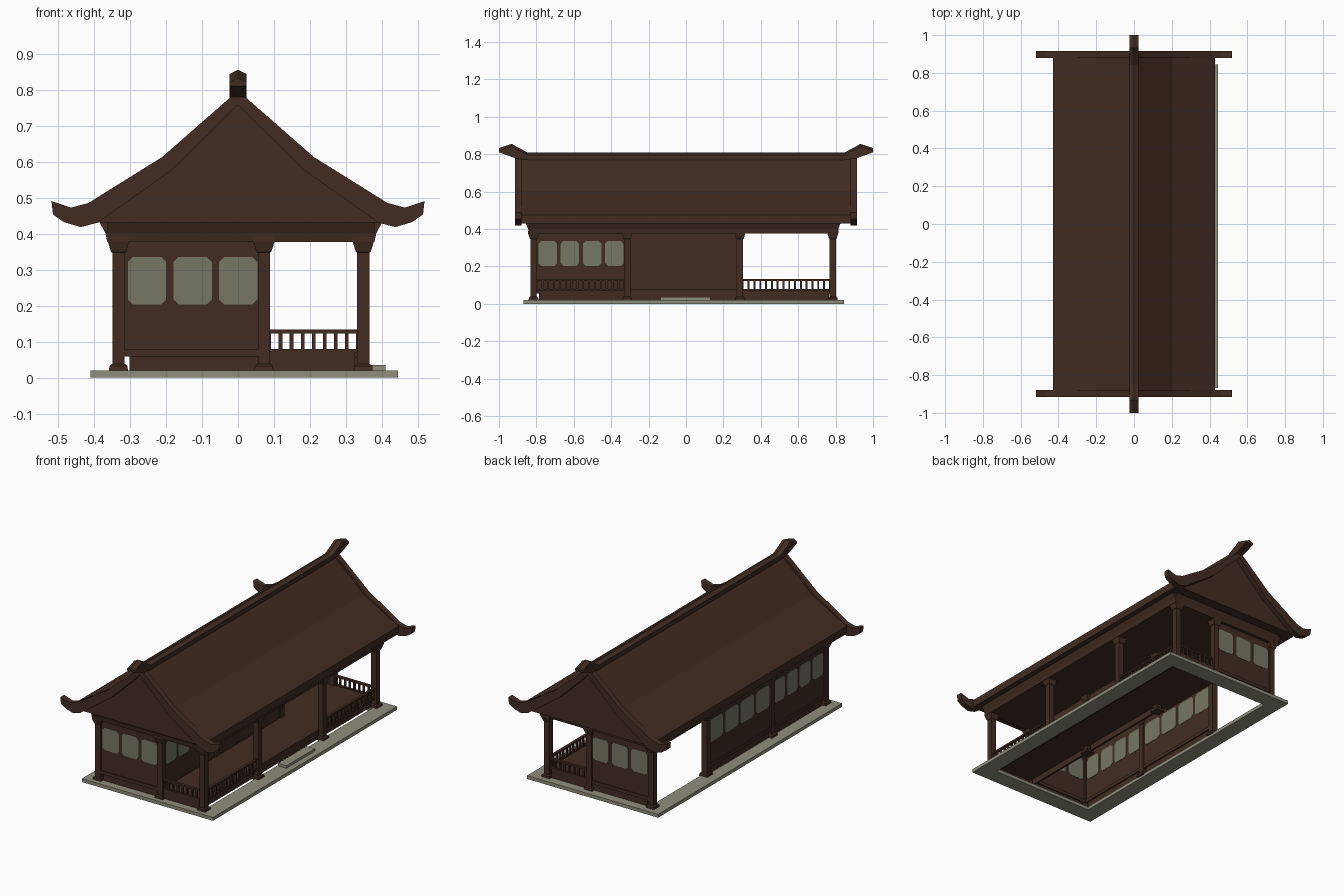
import bpy, bmesh, math

if "Cube" in bpy.data.objects:
    bpy.data.objects.remove(bpy.data.objects["Cube"])


def material(name, rgb):
    m = bpy.data.materials.new(name)
    m.diffuse_color = (*rgb, 1)
    m.use_nodes = True
    m.node_tree.nodes["Principled BSDF"].inputs["Base Color"].default_value = m.diffuse_color
    return m


WOOD = material("dark_wood", (0.054, 0.0255, 0.0158))
STONE = material("grey_stone", (0.28, 0.27, 0.20))
PAPER = material("window_paper", (0.185, 0.185, 0.13))


def loft(name, rings, mat=WOOD):
    """Closed solid through a list of matching rings of 3D points."""
    bm = bmesh.new()
    vs = [[bm.verts.new(p) for p in r] for r in rings]
    n = len(rings[0])
    for a, b in zip(vs, vs[1:]):
        for i in range(n):
            bm.faces.new((a[i], a[(i + 1) % n], b[(i + 1) % n], b[i]))
    bm.faces.new(vs[0])
    bm.faces.new(vs[-1])
    bmesh.ops.recalc_face_normals(bm, faces=bm.faces)
    me = bpy.data.meshes.new(name)
    bm.to_mesh(me)
    bm.free()
    me.materials.append(mat)
    ob = bpy.data.objects.new(name, me)
    bpy.context.collection.objects.link(ob)
    return ob


def rect(x0, x1, y0, y1, z):
    return [(x0, y0, z), (x1, y0, z), (x1, y1, z), (x0, y1, z)]


def box(name, x0, x1, y0, y1, z0, z1, mat=WOOD):
    return loft(name, [rect(x0, x1, y0, y1, z0), rect(x0, x1, y0, y1, z1)], mat)


def pillar(name, x, y, steps):
    """Square turned shape from (half width, z) steps."""
    return loft(name, [rect(x - w, x + w, y - w, y + w, z) for w, z in steps])


def prism(name, pts, axis, c0, c1, mat=WOOD):
    """Extrude (u, z) points along 'x' or 'y'."""
    def put(u, z, c):
        return (u, c, z) if axis == 'y' else (c, u, z)
    return loft(name, [[put(u, z, c) for u, z in pts] for c in (c0, c1)], mat)


def slab(name, along, fixed, half, u0, u1, z0, z1):
    """Thin box running along 'x' or 'y' at a fixed other coordinate."""
    if along == 'x':
        return box(name, u0, u1, fixed - half, fixed + half, z0, z1)
    return box(name, fixed - half, fixed + half, u0, u1, z0, z1)


XS = (-0.332, 0.072, 0.348)
YS = (-0.815, -0.315, 0.288, 0.785)
LEFT, INNER, RIGHT = XS
FRONT, BACK = YS[0], YS[3]

# Stone plinth: a frame of four strips, and the step
B = (-0.41, 0.445, -0.868, 0.845)
W = 0.095
box("plinth_left", B[0], B[0] + W, B[2], B[3], 0, 0.02, STONE)
box("plinth_right", B[1] - W, B[1], B[2], B[3], 0, 0.02, STONE)
box("plinth_front", B[0] + W, B[1] - W, B[2], B[2] + W, 0, 0.02, STONE)
box("plinth_back", B[0] + W, B[1] - W, B[3] - W, B[3], 0, 0.02, STONE)
box("entry_step", 0.355, 0.41, -0.135, 0.13, 0.02, 0.035, STONE)

# Posts with feet and flared caps
for x in XS:
    for y in YS:
        pillar("post", x, y, [(0.017, 0.02), (0.017, 0.4)])
        pillar("post_foot", x, y, [(0.027, 0.015), (0.025, 0.032), (0.018, 0.038)])
        pillar("post_cap", x, y, [(0.0175, 0.347), (0.021, 0.35), (0.029, 0.376), (0.029, 0.39)])

# Ceiling slab on the posts and flared eave beams around it
box("ceiling", LEFT, RIGHT, FRONT, BACK, 0.379, 0.431)
flare = [(0, 0.377), (0.031, 0.377), (0.036, 0.4), (0.052, 0.431), (0, 0.431)]
for x, s in ((LEFT, -1), (RIGHT, 1)):
    prism("eave_beam_side", [(x + s * u, z) for u, z in flare], 'y', FRONT - 0.025, BACK + 0.03)
for y, s in ((FRONT, -1), (BACK, 1)):
    prism("eave_beam_end", [(y + s * u * 0.8, z) for u, z in flare], 'x', LEFT - 0.031, RIGHT + 0.031)


def window(along, fixed, u0, u1, z0, z1):
    """Round-cornered paper window showing on both wall faces."""
    c = 0.014
    pts = [(u0 + c, z0), (u1 - c, z0), (u1, z0 + c), (u1, z1 - c),
           (u1 - c, z1), (u0 + c, z1), (u0, z1 - c), (u0, z0 + c)]
    ax = 'y' if along == 'x' else 'x'
    prism("window_paper", pts, ax, fixed - 0.0098, fixed + 0.0098, PAPER)


def wall(along, fixed, u0, u1, count):
    """Panel wall with sill, recessed skirt and a row of windows."""
    slab("wall_panel", along, fixed, 0.008, u0, u1, 0.06, 0.385)
    slab("wall_sill", along, fixed, 0.014, u0, u1, 0.058, 0.078)
    slab("wall_skirt", along, fixed, 0.006, u0 + 0.03, u1 - 0.015, 0.02, 0.06)
    a, b = u0 + 0.026, u1 - 0.018
    for i in range(count):
        p = (b - a + 0.02) / count
        window(along, fixed, a + i * p, a + (i + 1) * p - 0.02, 0.203, 0.335)


# Room walls: two ends, left side (rear bay open), porch side
wall('x', FRONT, LEFT, INNER, 3)
wall('x', BACK, LEFT, INNER, 3)
for x in (LEFT, INNER):
    wall('y', x, YS[0], YS[1], 4)
wall('y', LEFT, YS[1], YS[2], 4)
wall('y', INNER, YS[1], YS[2], 0)

# Porch floor, its threshold into the open rear bay, and its skirts
box("porch_floor", INNER, RIGHT - 0.01, FRONT, BACK, 0.055, 0.075)
box("rear_threshold", 0.0, INNER, YS[2], BACK, 0.055, 0.075)
slab("porch_skirt_side", 'y', RIGHT - 0.02, 0.008, FRONT + 0.04, BACK - 0.02, 0.02, 0.06)
for y in (FRONT, BACK):
    slab("porch_skirt_end", 'x', y, 0.008, INNER, RIGHT - 0.025, 0.02, 0.075)


def railing(along, fixed, u0, u1, n):
    slab("top_rail", along, fixed, 0.008, u0, u1, 0.123, 0.133)
    slab("bottom_rail", along, fixed, 0.008, u0, u1, 0.068, 0.079)
    for i in range(n):
        u = u0 + (u1 - u0) * (i + 0.5) / n
        slab("baluster", along, fixed, 0.005, u - 0.005, u + 0.005, 0.075, 0.125)


for y in (FRONT, BACK):
    railing('x', y, INNER, RIGHT, 9)
railing('y', RIGHT, YS[0], YS[1], 16)
railing('y', RIGHT, YS[2], YS[3], 16)


def mirrored(half):
    """Right half outline from the centre top round to the eave, with its mirror."""
    return half + [(-x, z) for x, z in reversed(half) if x > 0]


# Roof body with bent slopes and flat soffit
roof = mirrored([(0, 0.785), (0.205, 0.603), (0.43, 0.475), (0.43, 0.43)])
prism("roof", roof, 'y', -0.885, 0.885)

# Bargeboards with upturned tips, proud of the gables
top = [(0, 0.797), (0.21, 0.613), (0.415, 0.485), (0.463, 0.472), (0.518, 0.49)]
under = [(0.514, 0.453), (0.484, 0.432), (0.437, 0.418), (0.39, 0.43), (0.185, 0.575), (0, 0.757)]
for side in (-1, 1):
    y0, y1 = sorted((side * 0.88, side * 0.915))
    for m in (-1, 1):
        prism("bargeboard", [(m * x, z) for x, z in top + under], 'y', y0, y1)

# Ridge beam with a peaked top and raised ends
ends = [(0.845, 0.77, 0.808), (0.9, 0.775, 0.836), (0.932, 0.785, 0.855), (1.0, 0.81, 0.832)]
line = [(-y, a, b) for y, a, b in reversed(ends)] + ends
loft("ridge_beam", [[(-0.024, y, a), (0.024, y, a), (0.024, y, b - 0.012),
                     (0, y, b), (-0.024, y, b - 0.012)] for y, a, b in line])
